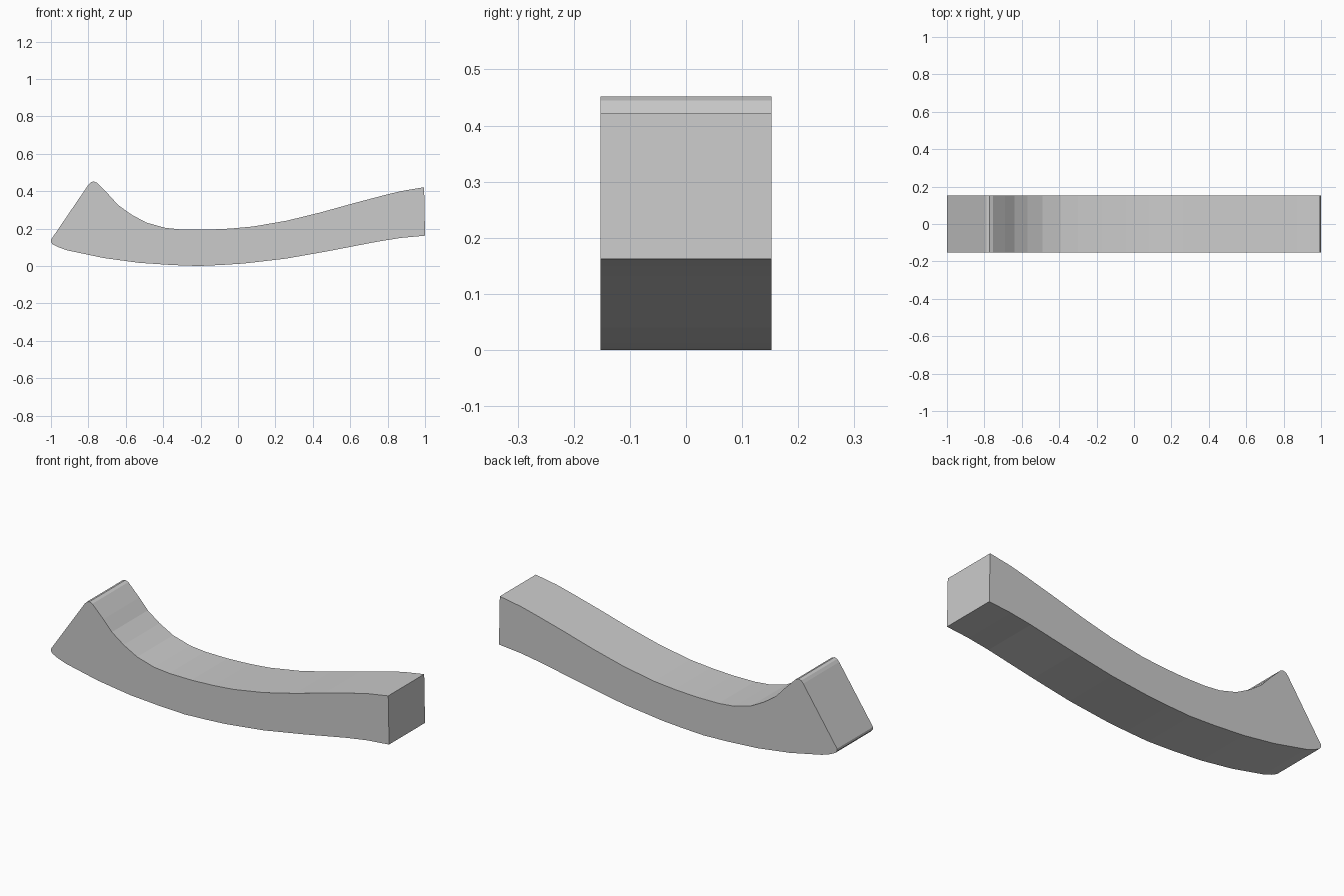
import bpy, bmesh

HALF_WIDTH = 0.152

# Side outline (x, z): upper edge left to right, then underside back to the left
upper = [(-1, 0.14), (-0.80, 0.434), (-0.788, 0.447), (-0.772, 0.452), (-0.755, 0.445),
         (-0.69, 0.38), (-0.64, 0.325), (-0.57, 0.275), (-0.49, 0.232), (-0.39, 0.204),
         (-0.30, 0.195), (-0.17, 0.194), (-0.04, 0.2), (0.08, 0.211), (0.26, 0.242),
         (0.44, 0.286), (0.62, 0.336), (0.78, 0.378), (0.87, 0.4), (0.995, 0.421)]
lower = [(1, 0.162), (0.87, 0.15), (0.75, 0.131), (0.48, 0.079), (0.26, 0.04),
         (0.03, 0.013), (-0.08, 0.006), (-0.21, 0), (-0.35, 0.005), (-0.53, 0.017),
         (-0.72, 0.043), (-0.91, 0.083), (-0.96, 0.1), (-0.99, 0.115), (-1, 0.127)]

# Curved bar: outline extruded across y
bm = bmesh.new()
face = bm.faces.new([bm.verts.new((x, -HALF_WIDTH, z)) for x, z in upper + lower])
ext = bmesh.ops.extrude_face_region(bm, geom=[face])
verts = [v for v in ext["geom"] if isinstance(v, bmesh.types.BMVert)]
bmesh.ops.translate(bm, verts=verts, vec=(0, 2 * HALF_WIDTH, 0))
bmesh.ops.recalc_face_normals(bm, faces=bm.faces)

mesh = bpy.data.meshes.new("curved_bar")
bm.to_mesh(mesh)
bm.free()

grey = bpy.data.materials.new("plain grey")
grey.diffuse_color = (0.6, 0.6, 0.6, 1)
mesh.materials.append(grey)
bpy.context.collection.objects.link(bpy.data.objects.new("curved_bar", mesh))
